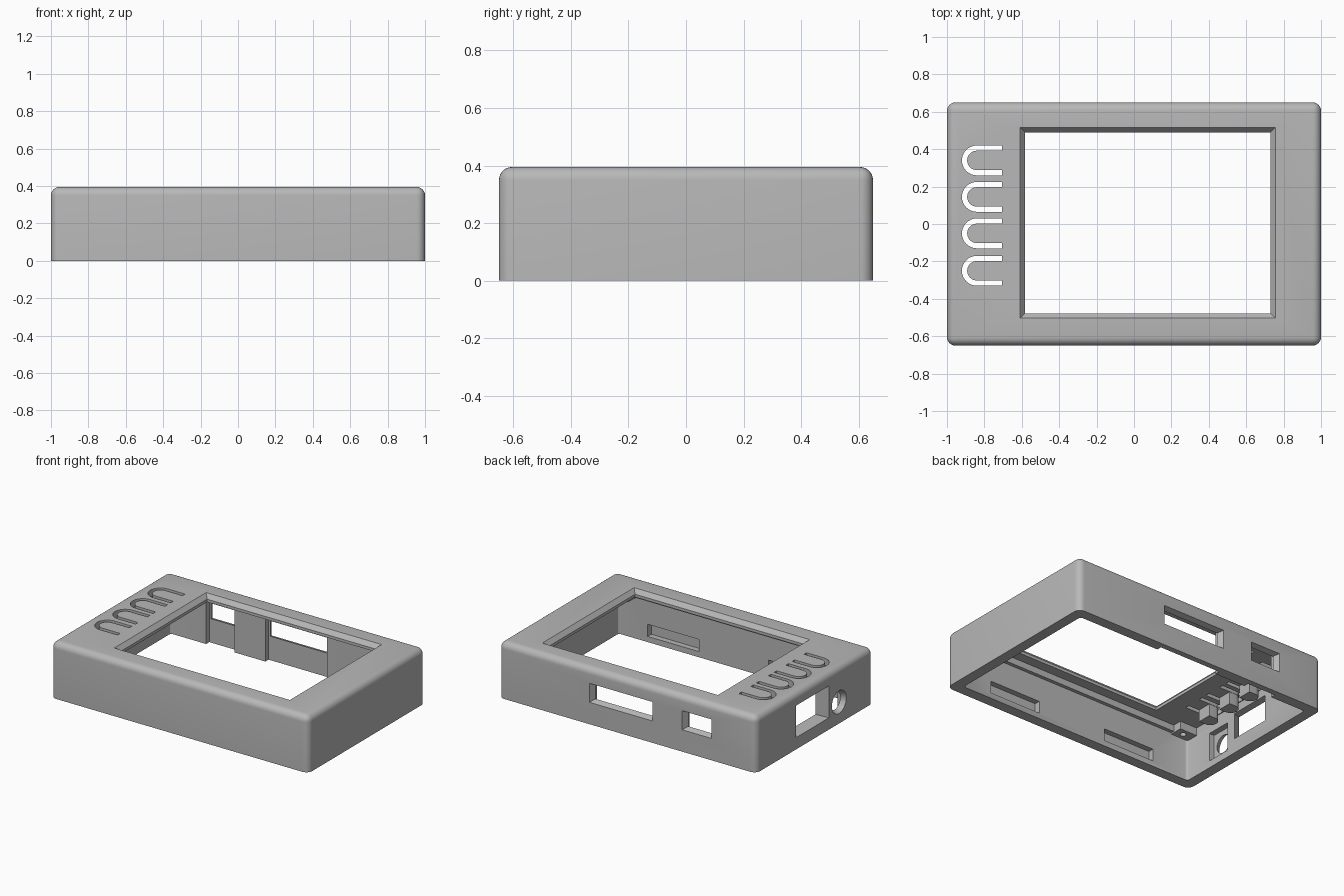
import bpy, bmesh, math
from mathutils import Vector

if "Cube" in bpy.data.objects:
    bpy.data.objects.remove(bpy.data.objects["Cube"])

HX, HY, TOP = 1.0, 0.65, 0.395      # outer half sizes and height
IX, IY, CEIL = 0.925, 0.575, 0.345  # cavity half sizes and ceiling


def add_object(name, bm):
    bmesh.ops.recalc_face_normals(bm, faces=bm.faces)
    mesh = bpy.data.meshes.new(name)
    bm.to_mesh(mesh)
    bm.free()
    obj = bpy.data.objects.new(name, mesh)
    bpy.context.collection.objects.link(obj)
    return obj


def hull(name, points):
    """Convex solid around the points."""
    bm = bmesh.new()
    for p in points:
        bm.verts.new(p)
    bmesh.ops.convex_hull(bm, input=bm.verts)
    bmesh.ops.dissolve_limit(bm, angle_limit=0.01, verts=bm.verts, edges=bm.edges)
    return add_object(name, bm)


def box(name, xs, ys, zs):
    return hull(name, [(x, y, z) for x in xs for y in ys for z in zs])


def disc(radius, count=32):
    return [(radius * math.cos(math.tau * i / count),
             radius * math.sin(math.tau * i / count)) for i in range(count)]


def extrude(name, outline, z0, z1):
    """Upright prism from a flat outline."""
    bm = bmesh.new()
    face = bm.faces.new([bm.verts.new((x, y, z0)) for x, y in outline])
    new = bmesh.ops.extrude_face_region(bm, geom=[face])["geom"]
    bmesh.ops.translate(bm, vec=(0, 0, z1 - z0),
                        verts=[v for v in new if isinstance(v, bmesh.types.BMVert)])
    return add_object(name, bm)


def bevel(obj, width, segments, keep):
    """Round the edges whose midpoint and direction pass the test."""
    bm = bmesh.new()
    bm.from_mesh(obj.data)
    edges = [e for e in bm.edges if keep((e.verts[0].co + e.verts[1].co) / 2)]
    bmesh.ops.bevel(bm, geom=edges, offset=width, segments=segments,
                    profile=0.5, affect='EDGES', clamp_overlap=True)
    bm.to_mesh(obj.data)
    bm.free()


def combine(target, tool, operation):
    mod = target.modifiers.new("shape", 'BOOLEAN')
    mod.operation, mod.solver, mod.object = operation, 'EXACT', tool
    bpy.context.view_layer.objects.active = target
    bpy.ops.object.modifier_apply(modifier=mod.name)
    bpy.data.objects.remove(tool)


def cut(tool):
    combine(case, tool, 'DIFFERENCE')


def join(tool):
    combine(case, tool, 'UNION')


# Rounded outer case, hollow from below
case = box("enclosure_cover", (-HX, HX), (-HY, HY), (0, TOP))
bevel(case, 0.045, 6, lambda m: m.z > 0.1)
cavity = box("cavity", (-IX, IX), (-IY, IY), (-0.2, CEIL))
bevel(cavity, 0.02, 3, lambda m: abs(m.x) > 0.5 and abs(m.y) > 0.5)
cut(cavity)

# Ledge under the lid and screw bosses in the corners
join(box("front_ledge", (-0.95, 0.95), (-0.61, -0.55), (0.3, 0.37)))
for sx in (-1, 1):
    for sy in (-1, 1):
        join(box("boss", (sx * 0.79, sx * 0.96), (sy * 0.485, sy * 0.61), (0.29, 0.37)))
        cut(hull("screw_hole", [(sx * 0.85 + x, sy * 0.53 + y, z)
                                for x, y in disc(0.02, 16) for z in (0.2, 0.34)]))

# Screen opening: straight lip with a sloped rim above
cut(box("screen_opening", (-0.583, 0.73), (-0.478, 0.49), (0.2, 0.5)))
low = [(x, y, 0.365) for x in (-0.583, 0.73) for y in (-0.478, 0.49)]
high = [(x, y, 0.405) for x in (-0.617, 0.764) for y in (-0.512, 0.524)]
cut(hull("screen_rim", low + high))


# Button tongues: thick tips below, U-shaped slots around
def arch(radius, steps=16):
    cx, end = -0.84, -0.705
    arc = [(cx - radius * math.sin(math.pi * i / steps),
            radius * math.cos(math.pi * i / steps)) for i in range(steps + 1)]
    return [(end, radius)] + arc + [(end, -radius)]


for row in (0.34, 0.145, -0.05, -0.25):
    tip = [(min(x, -0.79), row + y) for x, y in arch(0.05)]
    join(hull("button_tip", [(x, y, z) for x, y in tip for z in (0.26, 0.37)]))
    slot = [(x, row + y) for x, y in arch(0.08) + arch(0.052)[::-1]]
    cut(extrude("button_slot", slot, 0.2, 0.5))

# Back ports: thinned wall inside, tapered window outside
for x0, x1 in ((-0.2, 0.3), (-0.66, -0.42)):
    cut(box("port_recess", (x0 + 0.01, x1 - 0.01), (0.5, 0.61), (-0.1, CEIL - 0.002)))
    outer = [(x, 0.66, z) for x in (x0, x1) for z in (0.15, 0.29)]
    inner = [(x, 0.59, z) for x in (x0 + 0.035, x1 - 0.035) for z in (0.175, 0.27)]
    cut(hull("port_window", outer + inner))

# Side port window and round socket with a pocket behind it
outer = [(-1.01, y, z) for y in (-0.165, 0.21) for z in (0.08, 0.31)]
inner = [(-0.9, y, z) for y in (-0.1, 0.18) for z in (0.11, 0.28)]
cut(hull("side_window", outer + inner))
cut(hull("socket", [(x, -0.27 + a * k, 0.15 + b * k) for a, b in disc(0.085)
                    for x, k in ((-1.01, 1), (-0.95, 0.65))]))
cut(box("socket_pocket", (-0.965, -0.9), (-0.36, -0.18), (0.05, 0.25)))

# Latch pockets inside the front wall
for x0, x1 in ((0.3, 0.7), (-0.64, -0.24)):
    cut(box("latch_pocket", (x0, x1), (-0.615, -0.5), (0.04, 0.125)))

# Colour and shading
gray = bpy.data.materials.new("matte_gray")
gray.use_nodes = True
color = (0.48, 0.48, 0.48, 1)
gray.diffuse_color = color
gray.node_tree.nodes["Principled BSDF"].inputs["Base Color"].default_value = color
case.data.materials.clear()
case.data.materials.append(gray)
bpy.ops.object.select_all(action='DESELECT')
case.select_set(True)
bpy.context.view_layer.objects.active = case
bpy.ops.object.shade_smooth_by_angle(angle=math.radians(30))
